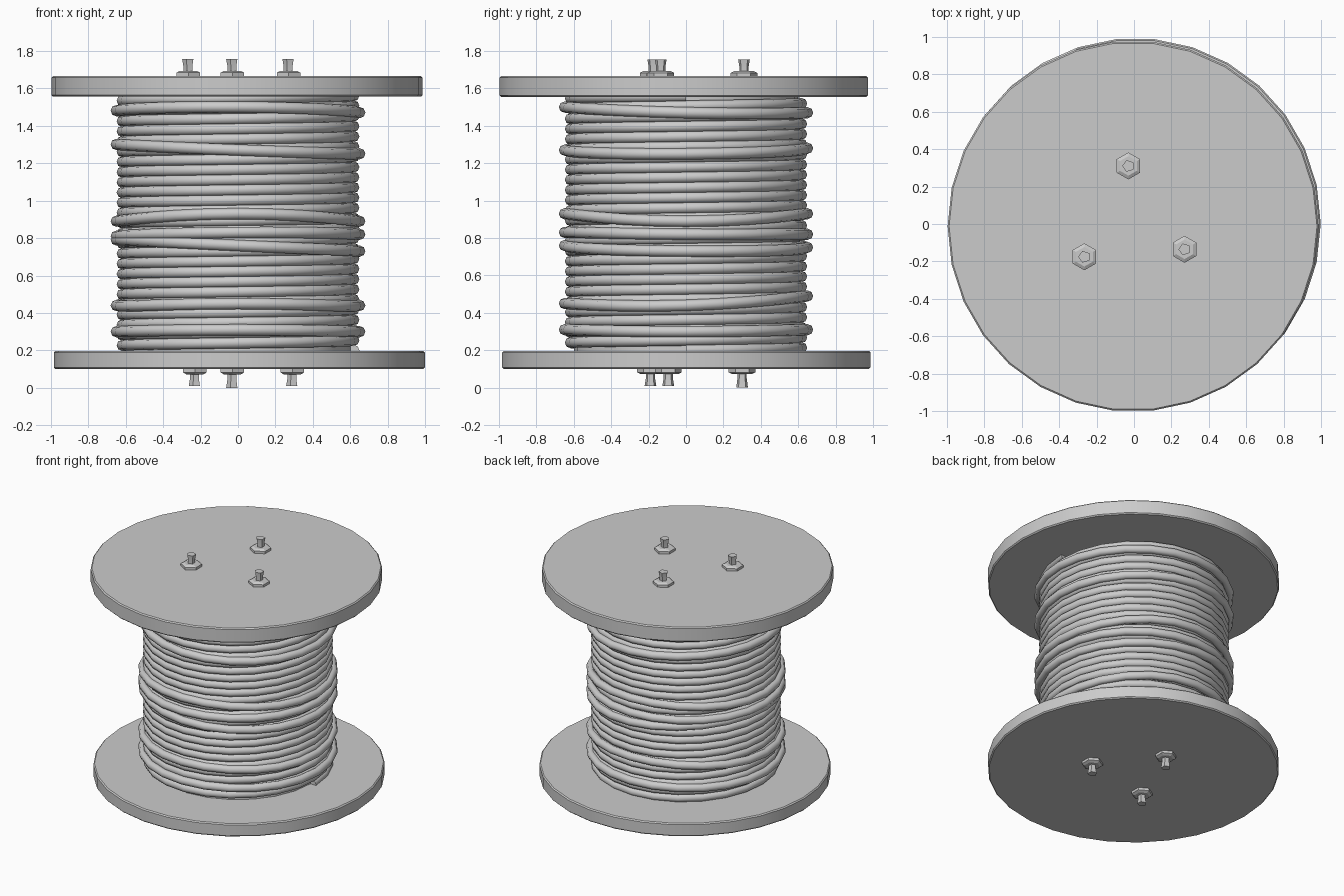
import bpy, bmesh
from math import sin, cos, pi, tau, radians

cube = bpy.data.objects.get("Cube")
if cube:
    bpy.data.objects.remove(cube, do_unlink=True)

grey = bpy.data.materials.new("plain_grey")
grey.use_nodes = True
COLOUR = (0.6, 0.6, 0.6, 1)
grey.diffuse_color = COLOUR
grey.node_tree.nodes["Principled BSDF"].inputs["Base Color"].default_value = COLOUR


def finish(name, bm, angle=35):
    """Turn a bmesh into a shaded, coloured object."""
    bmesh.ops.recalc_face_normals(bm, faces=bm.faces)
    mesh = bpy.data.meshes.new(name)
    bm.to_mesh(mesh)
    bm.free()
    mesh.materials.append(grey)
    obj = bpy.data.objects.new(name, mesh)
    bpy.context.collection.objects.link(obj)
    bpy.ops.object.select_all(action='DESELECT')
    obj.select_set(True)
    bpy.context.view_layer.objects.active = obj
    bpy.ops.object.shade_smooth_by_angle(angle=radians(angle))
    return obj


def skin(bm, rings, closed=False):
    """Join rings of points with quads; cap the ends or close the loop."""
    rings = [[bm.verts.new(p) for p in ring] for ring in rings]
    n = len(rings[0])
    pairs = list(zip(rings, rings[1:]))
    if closed:
        pairs.append((rings[-1], rings[0]))
    else:
        bm.faces.new(rings[0])
        bm.faces.new(rings[-1])
    for a, b in pairs:
        for i in range(n):
            j = (i + 1) % n
            bm.faces.new((a[i], a[j], b[j], b[i]))


def lathe(bm, profile, sides, x=0, y=0, turn=0):
    """Solid of stacked polygons from (radius, height) pairs."""
    skin(bm, [[(x + r * cos(turn + tau * i / sides),
                y + r * sin(turn + tau * i / sides), z)
               for i in range(sides)] for r, z in profile])


def cable_ring(angle, radius, z, thick, sides=8):
    """Cross-section of a cable at one angle round the drum."""
    out = []
    for k in range(sides):
        a = tau * k / sides
        r = radius + thick * cos(a)
        out.append((r * cos(angle), r * sin(angle), z + thick * sin(a)))
    return out


# End discs with a slightly eased rim
def disc(name, radius, low, high, x, y):
    bm = bmesh.new()
    e = 0.008
    lathe(bm, [(radius - e, low), (radius, low + e),
               (radius, high - e), (radius - e, high)], 30, x, y)
    finish(name, bm)


disc("top_disc", 0.99, 1.555, 1.665, -0.005, -0.012)
disc("bottom_disc", 0.99, 0.1, 0.197, 0.007, 0.002)

# Drum core
bm = bmesh.new()
lathe(bm, [(0.6, 0.15), (0.6, 1.6)], 24)
finish("drum_core", bm)

# Tightly wound cable
TURNS, STEPS, LOW, HIGH = 25, 24, 0.2, 1.56
bm = bmesh.new()
total = TURNS * STEPS
skin(bm, [cable_ring(tau * i / STEPS, 0.618, LOW + (HIGH - LOW) * i / total, 0.03)
          for i in range(total + 1)])
finish("wound_cable", bm, 50)

# Loose outer strands: heights at right (+x), back, left and front
strands = [(1.47, 1.47, 1.48, 1.50), (1.25, 1.28, 1.30, 1.27),
           (0.89, 0.93, 0.89, 0.93), (0.82, 0.82, 0.81, 0.83),
           (0.73, 0.75, 0.79, 0.76), (0.44, 0.49, 0.44, 0.45),
           (0.30, 0.31, 0.30, 0.31)]
for n, (px, py, mx, my) in enumerate(strands):
    mid = (px + py + mx + my) / 4
    wave = (px + mx - py - my) / 4
    rings = []
    for i in range(STEPS):
        a = tau * i / STEPS
        z = mid + (px - mx) / 2 * cos(a) + (py - my) / 2 * sin(a) + wave * cos(2 * a)
        rings.append(cable_ring(a, 0.65, z, 0.03))
    bm = bmesh.new()
    skin(bm, rings, closed=True)
    finish(f"loose_strand_{n + 1}", bm, 50)


# Bolts: hexagonal nut and a flared five-sided stud
def bolt(name, x, y, base, way, length):
    bm = bmesh.new()
    lathe(bm, [(0.072, base - way * 0.01), (0.072, base + way * 0.018),
               (0.052, base + way * 0.028)], 6, x, y, pi / 6)
    lathe(bm, [(0.026, base), (0.026, base + way * 0.05),
               (0.033, base + way * length)], 5, x, y, pi / 5)
    finish(name, bm, 20)


for name, x, y in [("back", -0.03, 0.31), ("left", 0.27, -0.135), ("right", -0.265, -0.175)]:
    bolt("top_bolt_" + name, x, y, 1.665, 1, 0.09)
for name, x, y, length in [("back", -0.03, 0.3, 0.1), ("left", 0.29, -0.095, 0.09),
                           ("right", -0.23, -0.19, 0.09)]:
    bolt("bottom_bolt_" + name, x, y, 0.1, -1, length)
